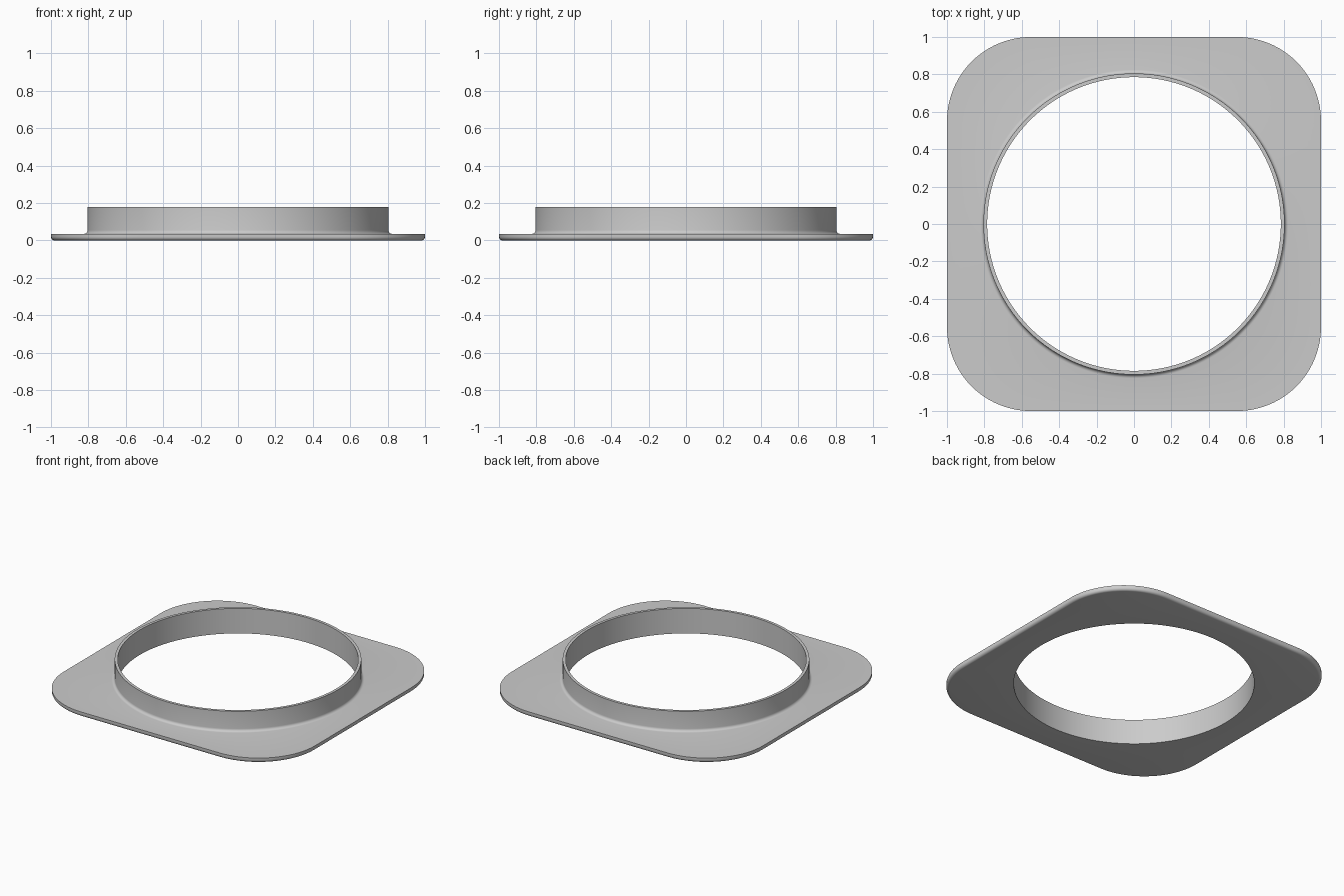
import bpy, bmesh, math

cube = bpy.data.objects.get("Cube")
if cube:
    bpy.data.objects.remove(cube, do_unlink=True)

SEGMENTS = 256
CORNER = 0.45          # plan radius of the plate corners
THICK = 0.035          # plate thickness
ROUND = 0.02           # rounding under the plate rim
OUTER, INNER, TOP = 0.805, 0.785, 0.18
FILLET = 0.02


def plate_radius(angle, inset):
    """Distance from the centre to the inset rounded square along an angle."""
    c, s = sorted((abs(math.cos(angle)), abs(math.sin(angle))), reverse=True)
    centre, half = 1 - CORNER, 1 - inset
    if s / c * half <= centre:
        return half / c
    along = centre * (c + s)
    return along + math.sqrt(along ** 2 - 2 * centre ** 2 + (CORNER - inset) ** 2)


def arc(steps):
    return [math.pi / 2 * i / steps for i in range(steps + 1)]


bm = bmesh.new()


def ring(z, radius_at):
    angles = [2 * math.pi * i / SEGMENTS for i in range(SEGMENTS)]
    return [bm.verts.new((radius_at(a) * math.cos(a), radius_at(a) * math.sin(a), z))
            for a in angles]


# Plate rim, rounded at the bottom
rings = [ring(ROUND * (1 - math.sin(t)),
              lambda a, d=ROUND * (1 - math.cos(t)): plate_radius(a, d))
         for t in reversed(arc(5))]
rings.append(ring(THICK, lambda a: plate_radius(a, 0)))

# Fillet from the plate up to the collar
for t in arc(5):
    r = OUTER + FILLET * (1 - math.sin(t))
    rings.append(ring(THICK + FILLET * (1 - math.cos(t)), lambda a, r=r: r))

# Collar wall, lip and bore
for r, z in ((OUTER, TOP), (INNER, TOP), (INNER, 0)):
    rings.append(ring(z, lambda a, r=r: r))

for low, high in zip(rings, rings[1:] + rings[:1]):
    for i in range(SEGMENTS):
        j = (i + 1) % SEGMENTS
        bm.faces.new((low[i], low[j], high[j], high[i]))
bmesh.ops.recalc_face_normals(bm, faces=bm.faces)

mesh = bpy.data.meshes.new("collar_flange")
bm.to_mesh(mesh)
bm.free()
flange = bpy.data.objects.new("collar_flange", mesh)
bpy.context.collection.objects.link(flange)

# Plain grey
grey = bpy.data.materials.new("plain_grey")
grey.use_nodes = True
colour = (0.6, 0.6, 0.6, 1)
grey.diffuse_color = colour
grey.node_tree.nodes["Principled BSDF"].inputs["Base Color"].default_value = colour
mesh.materials.append(grey)

bpy.context.view_layer.objects.active = flange
flange.select_set(True)
bpy.ops.object.shade_smooth_by_angle(angle=math.radians(30))
